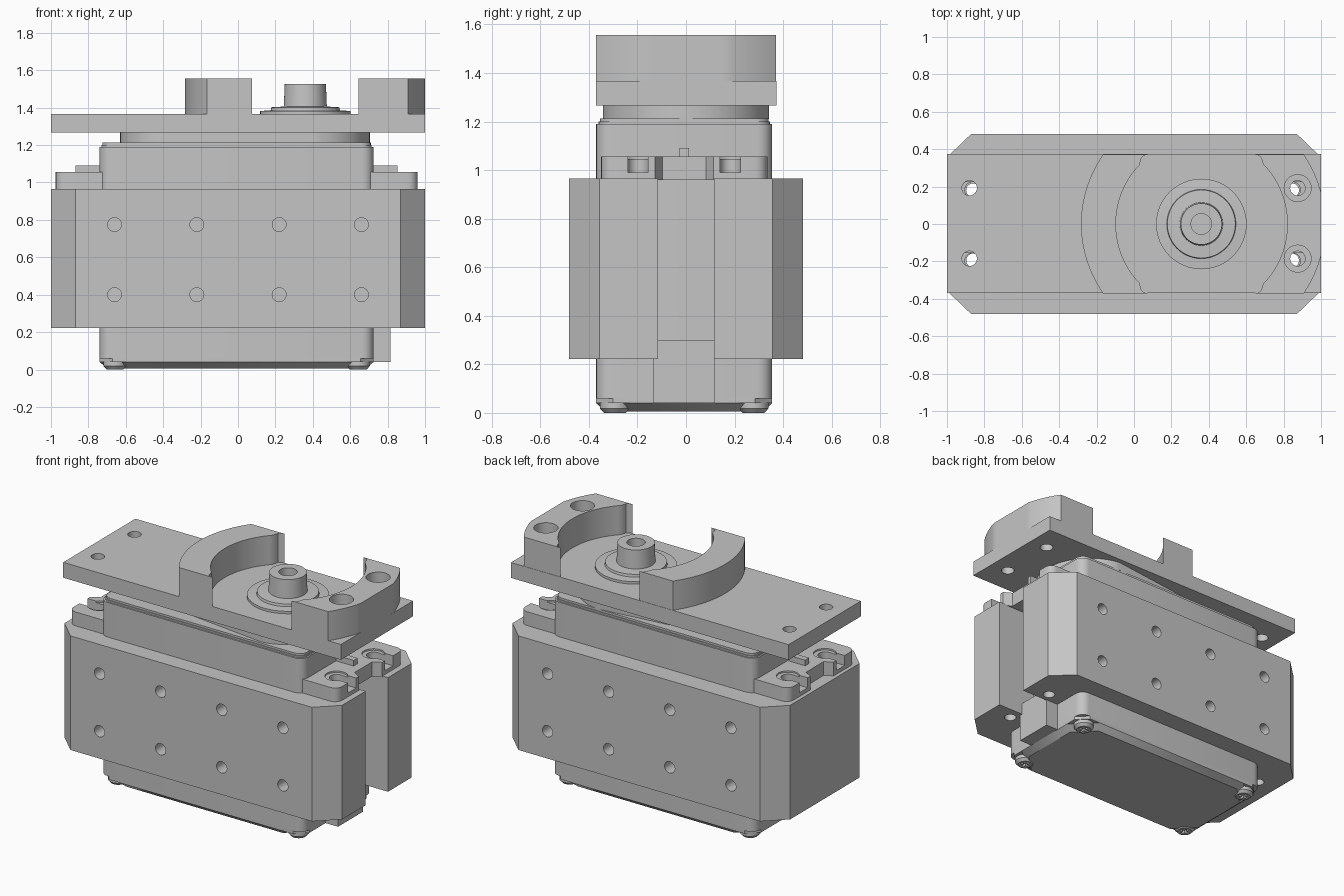
import bpy, bmesh, math
from mathutils import Matrix

if "Cube" in bpy.data.objects:
    bpy.data.objects.remove(bpy.data.objects["Cube"])

grey = bpy.data.materials.new("light_grey")
grey.use_nodes = True
GREY = (0.56, 0.56, 0.56, 1)
grey.diffuse_color = GREY
grey.node_tree.nodes["Principled BSDF"].inputs["Base Color"].default_value = GREY

parts = []
CX = CY = -0.0075      # centre of the servo case
SX, SY = 0.36, 0.0     # output shaft axis


def finish(name, bm):
    bmesh.ops.recalc_face_normals(bm, faces=bm.faces)
    mesh = bpy.data.meshes.new(name)
    bm.to_mesh(mesh)
    bm.free()
    mesh.materials.append(grey)
    obj = bpy.data.objects.new(name, mesh)
    bpy.context.collection.objects.link(obj)
    parts.append(obj)
    return obj


def prism(name, pts, z0, z1, bottom=None):
    """Extrude an outline from z0 to z1, with an optional different bottom."""
    bm = bmesh.new()
    low = [bm.verts.new((x, y, z0)) for x, y in (bottom or pts)]
    high = [bm.verts.new((x, y, z1)) for x, y in pts]
    bm.faces.new(low)
    bm.faces.new(high)
    for i in range(len(pts)):
        j = (i + 1) % len(pts)
        bm.faces.new((low[i], low[j], high[j], high[i]))
    return finish(name, bm)


def lathe(name, profile, cx, cy, n=48):
    """Spin an (r, z) profile round a vertical axis."""
    bm = bmesh.new()
    vs = [bm.verts.new((cx + r, cy, z)) for r, z in profile]
    edges = [bm.edges.new(p) for p in zip(vs, vs[1:])]
    bmesh.ops.spin(bm, geom=vs + edges, cent=(cx, cy, 0), axis=(0, 0, 1),
                   angle=math.tau, steps=n, use_duplicate=False)
    bmesh.ops.remove_doubles(bm, verts=bm.verts, dist=1e-5)
    return finish(name, bm)


def arc(cx, cy, r, a0, a1, n):
    steps = [math.radians(a0 + (a1 - a0) * i / n) for i in range(n + 1)]
    return [(cx + r * math.cos(a), cy + r * math.sin(a)) for a in steps]


def circle(cx, cy, r, n=32):
    return arc(cx, cy, r, 0, 360, n)[:-1]


def rect(x0, x1, y0, y1):
    return [(x0, y0), (x1, y0), (x1, y1), (x0, y1)]


def round_rect(cx, cy, hx, hy, r):
    pts = []
    for k, (sx, sy) in enumerate(((1, 1), (-1, 1), (-1, -1), (1, -1))):
        pts += arc(cx + sx * (hx - r), cy + sy * (hy - r), r, 90 * k, 90 * k + 90, 6)
    return pts


def octagon(cx, cy, hx, hy, c, d):
    return [(cx + hx, cy - hy + d), (cx + hx, cy + hy - d), (cx + hx - c, cy + hy),
            (cx - hx + c, cy + hy), (cx - hx, cy + hy - d), (cx - hx, cy - hy + d),
            (cx - hx + c, cy - hy), (cx + hx - c, cy - hy)]


def cut(obj, pts, z0, z1, sideways=False):
    """Subtract a prism; sideways turns its height into depth along y."""
    tool = prism("cutter", pts, z0, z1)
    tool.hide_render = True
    if sideways:
        tool.data.transform(Matrix.Rotation(math.pi / 2, 4, 'X'))
    mod = obj.modifiers.new("cut", 'BOOLEAN')
    mod.operation, mod.solver, mod.object = 'DIFFERENCE', 'EXACT', tool
    bpy.context.view_layer.objects.active = obj
    bpy.ops.object.modifier_apply(modifier="cut")
    parts.remove(tool)
    bpy.data.objects.remove(tool)


# Mounting block with chamfered corners, cable slot and screw holes
block = prism("mounting_block", octagon(0, 0, 1, 0.482, 0.13, 0.125), 0.222, 0.965)
cut(block, rect(0.722, 1.1, -0.115, 0.115), 0.1, 1.1)
for x in (-0.66, -0.22, 0.22, 0.66):
    for z in (0.4, 0.775):
        for side in (-1, 1):
            cut(block, circle(x, z, 0.037, 24), side * 0.49 - 0.12, side * 0.49 + 0.12, True)
for x in (-0.86, 0.845):
    for y in (-0.195, 0.18):
        cut(block, circle(x, y, 0.037, 24), 0.1, 1.1)

# Servo case, with rounded vertical corners
prism("servo_case", round_rect(CX, CY, 0.7325, 0.3625, 0.06), 0.06, 1.19)
prism("case_top_edge", round_rect(CX, CY, 0.7225, 0.3525, 0.055), 1.2, 1.19,
      round_rect(CX, CY, 0.7225, 0.3525, 0.055))
prism("case_lid", round_rect(CX, CY, 0.7175, 0.3475, 0.055), 1.19, 1.213)
prism("case_rim", octagon(CX, CY, 0.7325, 0.3625, 0.07, 0.07), 0.04, 0.06)
prism("bottom_cover", octagon(CX, CY, 0.7325, 0.3625, 0.145, 0.145), 0.006, 0.04,
      octagon(CX, CY, 0.69, 0.325, 0.125, 0.125))
prism("cable_socket", rect(0.7, 0.815, -0.135, 0.12), 0.04, 0.3)

# Bottom screws with cross recesses
for sx in (-1, 1):
    for sy in (-1, 1):
        x, y = CX + sx * 0.65, CY + sy * 0.285
        screw = lathe("bottom_screw", [(0, 0.07), (0.062, 0.07), (0.062, 0.018),
                                       (0.045, 0), (0, 0)], x, y, 32)
        for hx, hy in ((0.035, 0.008), (0.008, 0.035)):
            cut(screw, rect(x - hx, x + hx, y - hy, y + hy), -0.02, 0.02)

# Mounting ears with open screw slots, and a rib on each
for s in (-1, 1):
    def out(a, b):
        return sorted((CX + s * a, CX + s * b))
    corner = arc(0.9175, 0.2925, 0.05, 0, 90, 5)
    half = [(0.915, 0.09), (0.9675, 0.12)] + corner + [(0.7, 0.3425)]
    outline = half + [(x, -y) for x, y in reversed(half)]
    ear = prism("mounting_ear", [(CX + s * x, CY + y) for x, y in outline], 0.96, 1.055)
    for t in (-1, 1):
        hx, hy = CX + s * 0.855, CY + t * 0.19
        cut(ear, circle(hx, hy, 0.068), 1.045, 1.1)
        cut(ear, circle(hx, hy, 0.042), 0.9, 1.1)
        cut(ear, rect(*out(0.855, 1.1), hy - 0.042, hy + 0.042), 0.99, 1.1)
    prism("ear_rib", rect(*out(0.7, 0.86), CY - 0.02, CY + 0.02), 1.04, 1.092)

# Tapered gear cover on top of the case
tilt = math.degrees(math.asin((0.345 - 0.25) / 0.74))
prism("gear_cover", arc(SX, SY, 0.345, tilt - 90, 90 - tilt, 32)
      + arc(-0.38, 0, 0.25, 90 - tilt, 270 + tilt, 24), 1.21, 1.266)

# Horn plate with corner holes
plate = prism("horn_plate", rect(-1, 1, -0.37, 0.373), 1.266, 1.366)
for x in (-0.88, 0.875):
    for y in (-0.185, 0.192):
        cut(plate, circle(x, y, 0.04), 1.2, 1.5)


# Curved walls round the shaft
def curved_wall(name, s, r_out, r_in):
    edge = 0.371
    a = math.degrees(math.asin(edge / r_out))
    b = math.degrees(math.acos(0.33 / r_in))
    tip = [(0.285, edge), (0.305, 0.367), (0.32, 0.355), (0.325, 0.338)]
    pts = arc(0, 0, r_out, -a, a, 32) + tip + arc(0, 0, r_in, b, -b, 32)
    pts += [(x, -y) for x, y in reversed(tip)]
    return prism(name, [(min(SX + s * x, 1), y) for x, y in pts], 1.36, 1.556)


curved_wall("inner_curved_wall", -1, 0.643, 0.457)
end_wall = curved_wall("end_curved_wall", 1, 0.662, 0.46)
for y in (-0.185, 0.192):
    cut(end_wall, circle(0.875, y, 0.04), 1.2, 1.6)
    cut(end_wall, circle(0.875, y, 0.072), 1.4, 1.6)

# Output shaft hub with stepped flange and bore
lathe("shaft_hub", [(0, 1.35), (0.242, 1.35), (0.242, 1.382), (0.185, 1.386), (0.182, 1.402),
                    (0.115, 1.406), (0.11, 1.527), (0.055, 1.527), (0.055, 1.43), (0, 1.43)],
      SX, SY)

# Smooth the round surfaces and keep the hard edges
bpy.ops.object.select_all(action='DESELECT')
for obj in parts:
    obj.select_set(True)
bpy.context.view_layer.objects.active = parts[0]
bpy.ops.object.shade_smooth_by_angle(angle=math.radians(30))
